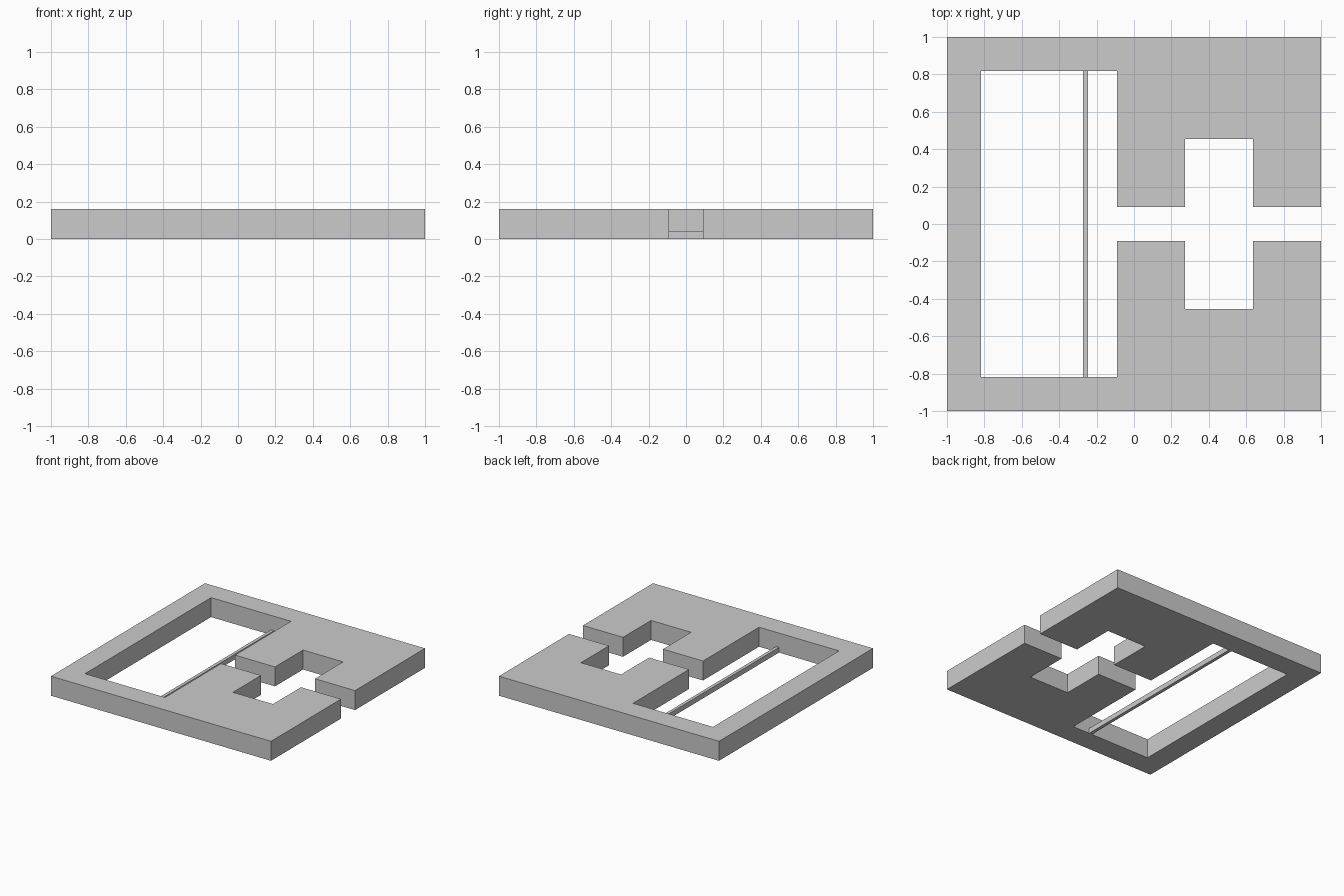
import bpy
import bmesh

if "Cube" in bpy.data.objects:
    bpy.data.objects.remove(bpy.data.objects["Cube"])

U = 2 / 11  # layout module of the plate


def extrude_outline(name, points, height):
    """Closed outline on the floor, extruded upwards."""
    bm = bmesh.new()
    base = bm.faces.new([bm.verts.new((x, y, 0)) for x, y in points])
    top = bmesh.ops.extrude_face_region(bm, geom=[base], use_keep_orig=True)["geom"]
    bmesh.ops.translate(bm, vec=(0, 0, height),
                        verts=[v for v in top if isinstance(v, bmesh.types.BMVert)])
    bmesh.ops.recalc_face_normals(bm, faces=bm.faces)
    mesh = bpy.data.meshes.new(name)
    bm.to_mesh(mesh)
    bm.free()
    obj = bpy.data.objects.new(name, mesh)
    bpy.context.collection.objects.link(obj)
    return obj


# Plate: back half of the inner cut-out, mirrored to the front, then the square rim
inner = [(5.5, .5), (3.5, .5), (3.5, 2.5), (1.5, 2.5), (1.5, .5),
         (-.5, .5), (-.5, 4.5), (-4.5, 4.5)]
inner += [(x, -y) for x, y in reversed(inner)]
rim = [(5.5, -5.5), (-5.5, -5.5), (-5.5, 5.5), (5.5, 5.5)]
extrude_outline("base_plate", [(x * U, y * U) for x, y in inner + rim], 0.16)

# Thin low bar spanning the long opening
y = 4.5 * U
extrude_outline("cross_bar", [(-.272, -y), (-.245, -y), (-.245, y), (-.272, y)], 0.042)
